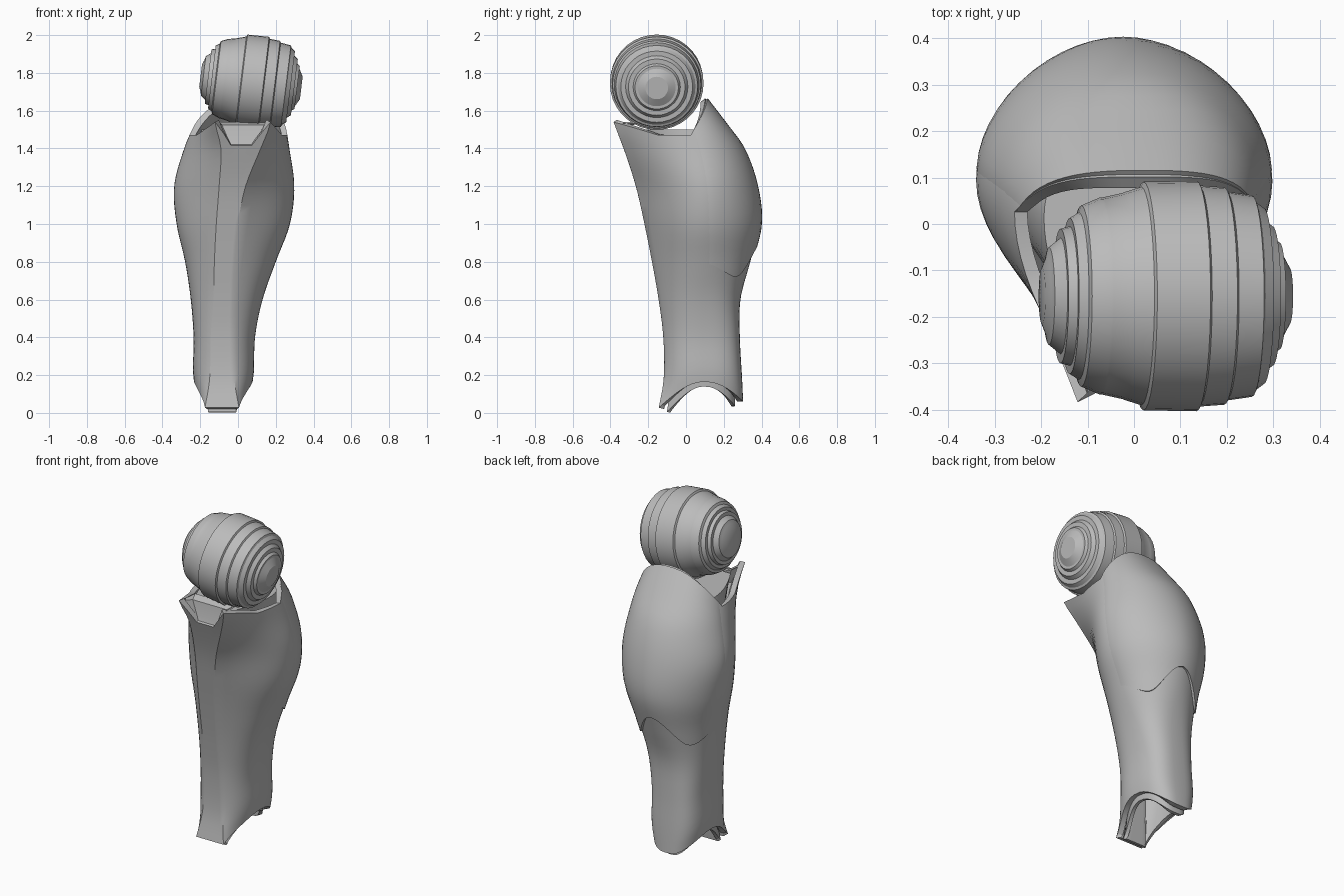
import bpy
import math
from mathutils import Matrix

cube = bpy.data.objects.get("Cube")
if cube:
    bpy.data.objects.remove(cube, do_unlink=True)

grey = bpy.data.materials.new("plain grey")
grey.use_nodes = True
grey.diffuse_color = (0.5, 0.5, 0.5, 1)
grey.node_tree.nodes["Principled BSDF"].inputs["Base Color"].default_value = (0.5, 0.5, 0.5, 1)

# Shin sections: height, side extents, front, back, widest depth,
# front plate edges, side fullness, back roundness (lower is boxier)
ROWS = [
    (0, -.19, .03, -.15, .305, .09, -.18, .01, .7, .68),
    (.18, -.235, .08, -.118, .297, .09, -.15, -.02, .75, .68),
    (.4, -.235, .09, -.12, .285, .09, -.145, -.03, .75, .7),
    (.6, -.25, .13, -.145, .288, .09, -.13, -.03, .7, .8),
    (.8, -.28, .2, -.18, .34, .1, -.125, -.02, .6, 1),
    (1, -.325, .275, -.22, .388, .1, -.115, 0, .5, 1.06),
    (1.2, -.338, .298, -.265, .368, .09, -.1, .04, .4, 1.06),
    (1.4, -.285, .272, -.33, .298, .05, -.09, .12, .4, 1),
    (1.53, -.23, .25, -.38, .205, 0, -.12, .17, .4, .9),
    (1.68, -.16, .21, -.43, .09, -.08, -.13, .18, .4, .8),
]
FRONT, SIDE, BACK = 8, 10, 28


def section_values(z):
    """Smoothly interpolated section measurements at a height."""
    i = 0
    while i < len(ROWS) - 2 and z > ROWS[i + 1][0]:
        i += 1
    a, b = ROWS[i], ROWS[i + 1]
    p, n = ROWS[max(i - 1, 0)], ROWS[min(i + 2, len(ROWS) - 1)]
    h = b[0] - a[0]
    t = min(max((z - a[0]) / h, 0), 1)
    out = []
    for j in range(1, len(a)):
        m0 = (b[j] - p[j]) / (b[0] - p[0]) * h
        m1 = (n[j] - a[j]) / (n[0] - a[0]) * h
        d = b[j] - a[j]
        out.append(a[j] + t * (m0 + t * (3 * d - 2 * m0 - m1 + t * (m0 + m1 - 2 * d))))
    return out


def section_point(kind, t, z, grow=0.0, scale=1.0):
    """Point on the shin outline; t runs along one stretch of it."""
    x0, x1, yf, yb, yw, xl, xr, full, power = section_values(z)
    cx = (x0 + x1) / 2
    if kind == "plate":
        x, y = xl + (xr - xl) * t, yf
    elif kind == "back":
        c, s = math.cos(math.pi * t), max(math.sin(math.pi * t), 0)
        x = cx + ((x1 - x0) / 2 + grow) * math.copysign(abs(c) ** power, c)
        y = yw + (yb - yw + grow) * s ** power
    else:
        corner, wide = (xr, x1) if kind == "right" else (xl, x0)
        ctrl = yw - full * (yw - yf)
        x = (1 - t) ** 2 * corner + (2 * t - t * t) * wide
        y = (1 - t) ** 2 * yf + 2 * t * (1 - t) * ctrl + t * t * yw
    return (cx + (x - cx) * scale, yw + (y - yw) * scale, z)


def top_edge(kind, t):
    """Upper rim: notched plate, dipped sides, raised back."""
    if kind == "plate":
        edge = min(t, 1 - t)
        return 1.415 + .125 * max(0, 1 - edge / .25)
    if kind == "back":
        return 1.47 + .195 * max(math.sin(math.pi * t), 0) ** .85
    return 1.47 + .07 * max(0, 1 - t / .5)


def bottom_edge(kind, t):
    """Ankle arch, low at the front and back."""
    y = section_point(kind, t, .1)[1]
    return max(.02, .165 - 2.6 * (y - .1) ** 2)


OUTLINE = [("plate", i / FRONT) for i in range(FRONT)]
OUTLINE += [("right", i / SIDE) for i in range(SIDE)]
OUTLINE += [("back", i / BACK) for i in range(BACK)]
OUTLINE += [("left", 1 - i / SIDE) for i in range(SIDE)]


def make_object(name, verts, faces, thickness=0, angle=32):
    mesh = bpy.data.meshes.new(name)
    mesh.from_pydata(verts, [], faces)
    mesh.materials.append(grey)
    obj = bpy.data.objects.new(name, mesh)
    bpy.context.collection.objects.link(obj)
    bpy.ops.object.select_all(action="DESELECT")
    obj.select_set(True)
    bpy.context.view_layer.objects.active = obj
    if thickness:
        mod = obj.modifiers.new("thickness", "SOLIDIFY")
        mod.thickness = thickness
        mod.offset = -1
        bpy.ops.object.modifier_apply(modifier=mod.name)
    bpy.ops.object.shade_smooth_by_angle(angle=math.radians(angle))
    return obj


def grid_faces(rows, cols, closed):
    faces = []
    for r in range(rows - 1):
        for c in range(cols if closed else cols - 1):
            d = (c + 1) % cols
            faces.append((r * cols + c, r * cols + d, (r + 1) * cols + d, (r + 1) * cols + c))
    return faces


# Shin shell
RINGS = 32
verts = []
for r in range(RINGS):
    for kind, t in OUTLINE:
        lo, hi = bottom_edge(kind, t), top_edge(kind, t)
        verts.append(section_point(kind, t, lo + (hi - lo) * r / (RINGS - 1)))
make_object("shin_shell", verts, grid_faces(RINGS, len(OUTLINE), True), .03)

# Inner liner, closed at the top under the knee
verts = []
for r in range(12):
    for kind, t in OUTLINE:
        lo = max(.005, bottom_edge(kind, t) - .025)
        verts.append(section_point(kind, t, lo + (1.5 - lo) * r / 11, scale=.8))
n = len(OUTLINE)
faces = grid_faces(12, n, True) + [tuple(range(11 * n, 12 * n))]
make_object("inner_liner", verts, faces, .02)

# Calf panel with a scalloped lower edge
verts = []
for r in range(20):
    for c in range(BACK + 1):
        t = c / BACK
        rise = .16 if abs(t - .5) < .25 else .07
        lo = .72 + rise * math.cos(math.tau * t) ** 2
        hi = top_edge("back", t)
        grow = .018 * max(math.sin(math.pi * t), 0) ** .6 - .004
        verts.append(section_point("back", t, lo + (hi - lo) * r / 19, grow))
make_object("calf_panel", verts, grid_faces(20, BACK + 1, False), .025)

# Pocket behind the front notch: sloped lip, wall, rolled top, cheeks
verts = []
for y, z, x0, x1 in [(-.325, 1.41, -.07, .12), (-.315, 1.445, -.05, .1),
                     (-.305, 1.525, -.085, .14), (-.26, 1.54, -.1, .16)]:
    verts += [(x0, y, z), (x1, y, z)]
verts += [(-.115, -.375, 1.54), (.165, -.375, 1.54)]
faces = [(0, 1, 3, 2), (2, 3, 5, 4), (4, 5, 7, 6), (0, 2, 4, 8), (3, 1, 9, 5), (8, 4, 6), (5, 9, 7)]
make_object("front_pocket", verts, faces, .01, 15)

# Knee joint: stepped bands turned about a slightly tilted axis
BANDS = [
    (-.275, -.265, .06, .085), (-.26, -.235, .105, .125), (-.235, -.215, .145, .15),
    (-.215, -.195, .168, .18), (-.19, -.15, .195, .212), (-.145, -.1, .212, .222),
    (-.095, -.06, .224, .235), (-.055, .06, .246, .248), (.065, .12, .238, .234),
    (.125, .18, .225, .217), (.185, .205, .205, .19), (.205, .225, .165, .15),
    (.225, .24, .125, .115), (.24, .262, .1, .06),
]
profile = [(-.275, 0)]
for x0, x1, r0, r1 in BANDS:
    profile += [(x0, r0), (x1, r1)]
profile.append((.262, 0))
SEGS = 36
verts = [(x, -r * math.cos(math.tau * s / SEGS), r * math.sin(math.tau * s / SEGS))
         for x, r in profile for s in range(SEGS)]
knee = make_object("knee_joint", verts, grid_faces(len(profile), SEGS, True), 0, 28)
knee.data.transform(Matrix.Translation((.075, -.155, 1.752)) @ Matrix.Rotation(math.radians(7), 4, "Y"))
